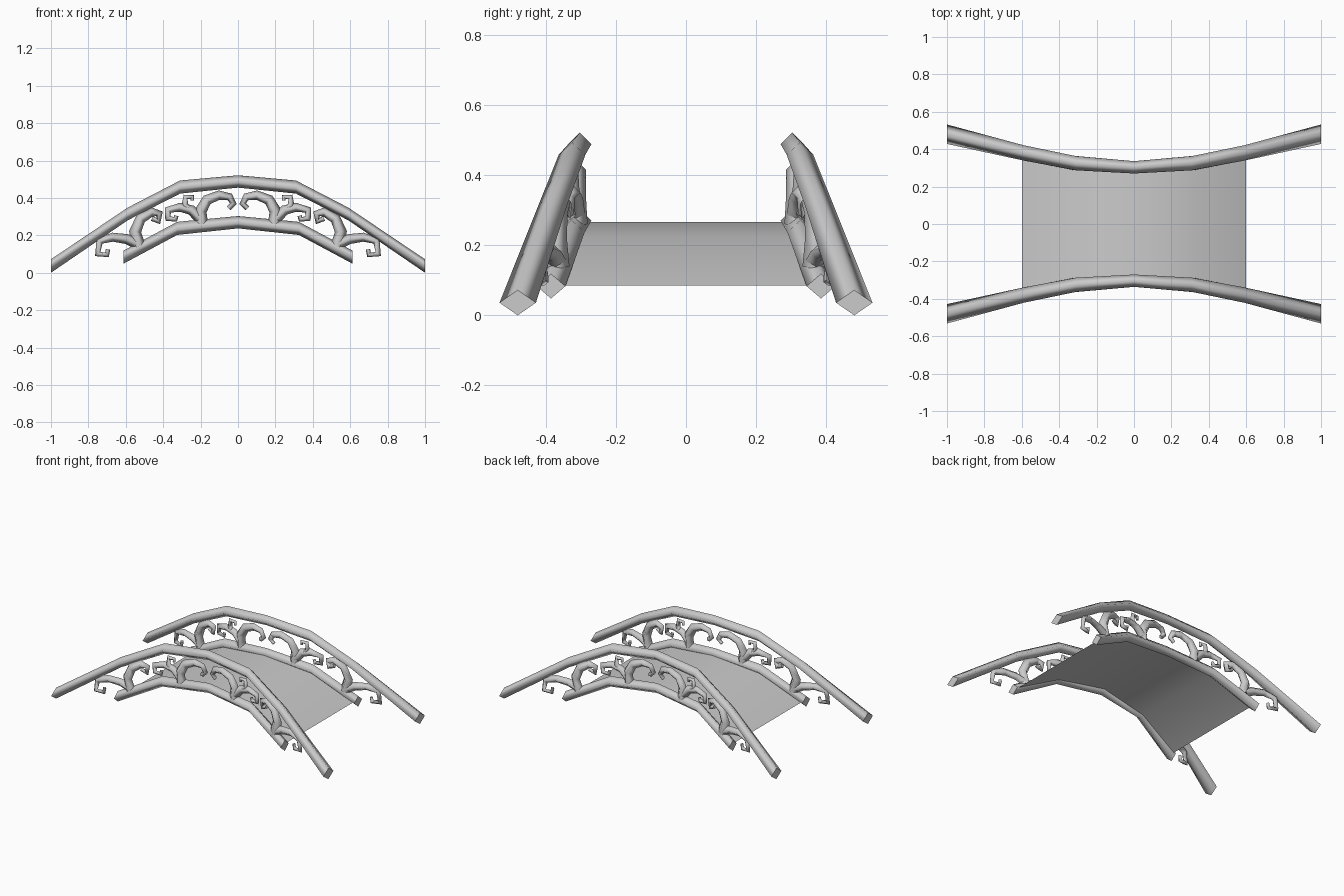
import bpy
from mathutils import Vector

if "Cube" in bpy.data.objects:
    bpy.data.objects.remove(bpy.data.objects["Cube"])


def make(name, verts, faces, flat=(), mirror=(False, False, False)):
    me = bpy.data.meshes.new(name)
    me.from_pydata(verts, [], faces)
    for p in me.polygons:
        p.use_smooth = p.index not in flat
    ob = bpy.data.objects.new(name, me)
    bpy.context.collection.objects.link(ob)
    if any(mirror):
        m = ob.modifiers.new("mirror", 'MIRROR')
        m.use_axis = mirror
        m.use_mirror_merge = False
    return ob


def skin(name, rings, mirror):
    """Join four-sided rings into a capped bar."""
    n = len(rings)
    faces = [(4*i + k, 4*i + (k+1) % 4, 4*i + 4 + (k+1) % 4, 4*i + 4 + k)
             for i in range(n-1) for k in range(4)]
    caps = [len(faces), len(faces) + 1]
    faces += [(3, 2, 1, 0), tuple(4*(n-1) + k for k in range(4))]
    return make(name, [v for r in rings for v in r], faces, caps, mirror)


def rail(name, half):
    # half: x, y, z, half width, half height from the middle outwards
    pts = [(-p[0], *p[1:]) for p in half[:0:-1]] + half
    rings = [[(x, -y-a, z), (x, -y, z-b), (x, -y+a, z), (x, -y, z+b)]
             for x, y, z, a, b in pts]
    return skin(name, rings, (False, True, False))


UPPER = [(0, .303, .488, .033, .033), (.31, .325, .458, .038, .035),
         (.59, .38, .314, .041, .034), (1, .48, .036, .052, .036)]
LOWER = [(0, .303, .27, .033, .033), (.325, .327, .237, .038, .035),
         (.613, .385, .083, .041, .035)]
rail("handrail", UPPER)
rail("deck_side_rail", LOWER)


def side_y(x):
    """Sideways bow of the railing at x."""
    for p, q in zip(UPPER, UPPER[1:]):
        if x <= q[0]:
            return p[1] + (q[1]-p[1]) * (x-p[0]) / (q[0]-p[0])
    return UPPER[-1][1]


def scroll(name, pts, r0, r1):
    """Tapering curled branch in the plane of the railing."""
    P = [Vector((x, 0, z)) for x, z in pts]
    rings = []
    for i, p in enumerate(P):
        d0 = (P[i] - P[i-1]).normalized() if i else Vector()
        d1 = (P[i+1] - P[i]).normalized() if i < len(P)-1 else Vector()
        t = (d0 + d1).normalized()
        n = Vector((-t.z, 0, t.x))
        r = r0 + (r1-r0) * i / (len(P)-1)
        y = -side_y(p.x)
        c = Vector((p.x, y, p.z))
        s = Vector((0, r, 0))
        rings.append([c - s, c - n*r, c + s, c + n*r])
    return skin(name, rings, (True, True, False))


# Scrollwork, mirrored to all four quarters
scroll("inner_scroll", [(.195, .26), (.2, .33), (.165, .39), (.1, .415),
                        (.045, .405), (.025, .37), (.05, .345)], .036, .014)
scroll("inner_side_scroll", [(.2, .285), (.25, .335), (.31, .35), (.375, .335),
                             (.375, .29), (.335, .285), (.33, .305)], .03, .012)
scroll("inner_bud", [(.235, .32), (.285, .36), (.28, .405), (.245, .405),
                     (.245, .385)], .022, .01)
scroll("outer_scroll", [(.53, .14), (.55, .22), (.52, .29), (.46, .325),
                        (.42, .315), (.425, .275), (.46, .29)], .036, .014)
scroll("outer_side_scroll", [(.53, .15), (.595, .18), (.67, .19), (.74, .17),
                             (.75, .1), (.7, .095), (.695, .125)], .03, .012)

# Walking deck, one arched sheet
prof = [(-.6, .36, .085), (-.325, .305, .222), (0, .28, .266),
        (.325, .305, .222), (.6, .36, .085)]
make("deck", [(x, s*y, z) for x, y, z in prof for s in (-1, 1)],
     [(2*i, 2*i+2, 2*i+3, 2*i+1) for i in range(4)])
